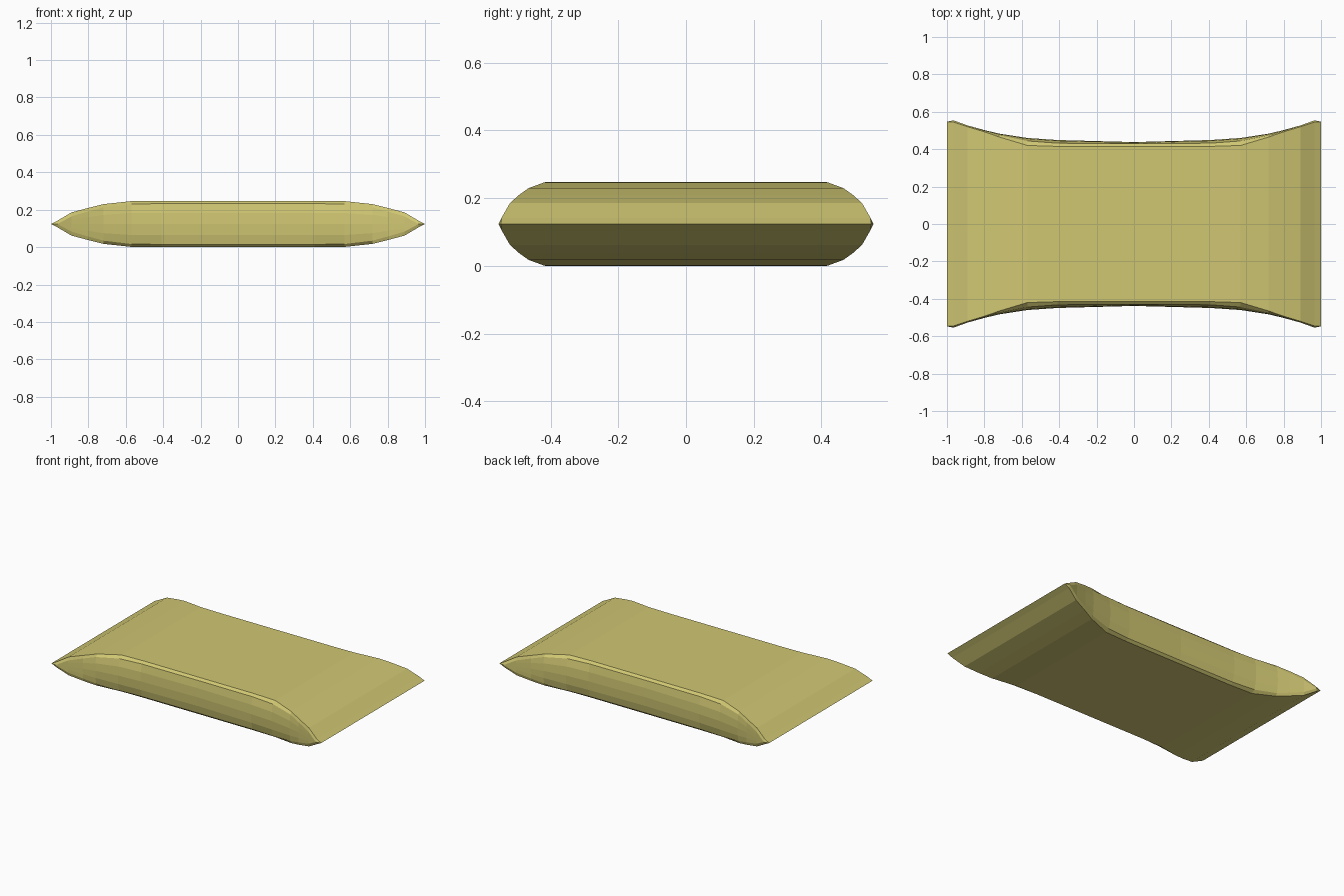
import bpy, bmesh

if "Cube" in bpy.data.objects:
    bpy.data.objects.remove(bpy.data.objects["Cube"])

# Stations along the length:
# x, half height, edge y, rim half height, rim y, bulge y
stations = [
    (0.00, 0.1235, 0.415, 0.109, 0.430, 0.438),
    (0.41, 0.1235, 0.415, 0.109, 0.432, 0.449),
    (0.57, 0.1225, 0.420, 0.107, 0.444, 0.460),
    (0.72, 0.1060, 0.465, 0.089, 0.474, 0.483),
    (0.80, 0.0860, 0.493, 0.067, 0.499, 0.502),
    (0.89, 0.0620, 0.520, 0.041, 0.527, 0.527),
    (0.965, 0.018, 0.545, 0.000, 0.554, 0.554),
    (1.00, 0.0000, 0.547, 0.000, 0.547, 0.547),
]
MID_Z = 0.1235


def section(x, h, edge, rim_h, rim, bulge):
    """Closed cross-section ring, mirrored top to bottom and front to back."""
    upper = [(edge, h), (rim, rim_h), (rim + 0.75 * (bulge - rim), 0.55 * rim_h)]
    side = upper + [(bulge, 0.0)] + [(y, -z) for y, z in reversed(upper)]
    ring = side + [(-y, z) for y, z in reversed(side)]
    return [(x, y, MID_Z + z) for y, z in ring]


# Pillow-shaped body, skinned through the sections
mirrored = [(-s[0],) + s[1:] for s in reversed(stations[1:])] + stations
bm = bmesh.new()
rings = [[bm.verts.new(p) for p in section(*s)] for s in mirrored]
for a, b in zip(rings, rings[1:]):
    n = len(a)
    for i in range(n):
        j = (i + 1) % n
        bm.faces.new((a[i], a[j], b[j], b[i]))
bmesh.ops.remove_doubles(bm, verts=bm.verts[:], dist=0.0005)
bmesh.ops.recalc_face_normals(bm, faces=bm.faces[:])

mesh = bpy.data.meshes.new("pillow_body")
bm.to_mesh(mesh)
bm.free()
body = bpy.data.objects.new("pillow_body", mesh)
bpy.context.collection.objects.link(body)

# Single pale olive yellow colour
mat = bpy.data.materials.new("olive_yellow")
mat.diffuse_color = (0.63, 0.57, 0.17, 1.0)
mat.use_nodes = True
mat.node_tree.nodes["Principled BSDF"].inputs["Base Color"].default_value = mat.diffuse_color
mesh.materials.append(mat)
